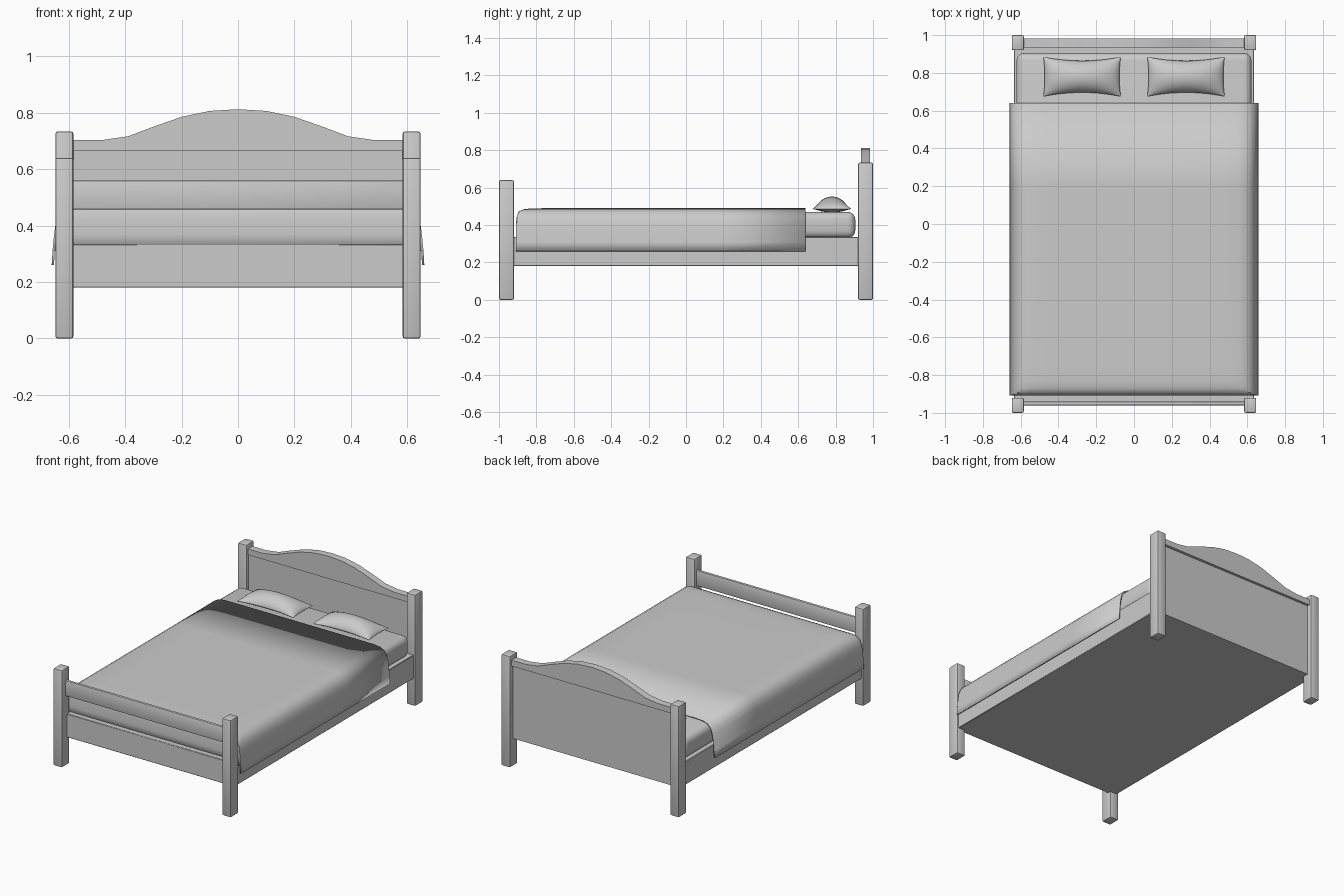
import bpy, bmesh, math

if "Cube" in bpy.data.objects:
    bpy.data.objects.remove(bpy.data.objects["Cube"])


def make_object(name, bm, smooth=True):
    bmesh.ops.recalc_face_normals(bm, faces=bm.faces)
    me = bpy.data.meshes.new(name)
    bm.to_mesh(me)
    bm.free()
    ob = bpy.data.objects.new(name, me)
    bpy.context.collection.objects.link(ob)
    if smooth:
        bpy.ops.object.select_all(action='DESELECT')
        ob.select_set(True)
        bpy.context.view_layer.objects.active = ob
        bpy.ops.object.shade_smooth_by_angle(angle=math.radians(40))
    return ob


def box(name, x, y, z, bevel=0.0, segments=2):
    bm = bmesh.new()
    bmesh.ops.create_cube(bm, size=1)
    for v in bm.verts:
        for i, (a, b) in enumerate((x, y, z)):
            v.co[i] = (a + b) / 2 + v.co[i] * (b - a)
    if bevel:
        bmesh.ops.bevel(bm, geom=bm.edges[:], offset=bevel, segments=segments,
                        profile=0.5, affect='EDGES')
    return make_object(name, bm)


def grid(bm, rows):
    vs = [[bm.verts.new(p) for p in r] for r in rows]
    for a, b in zip(vs, vs[1:]):
        for i in range(len(a) - 1):
            bm.faces.new((a[i], a[i + 1], b[i + 1], b[i]))
    return vs


# Corner posts
for side, s in (("left", -1), ("right", 1)):
    xs = tuple(sorted((s * 0.583, s * 0.647)))
    box(f"head_post_{side}", xs, (0.92, 1.0), (0, 0.733), 0.008)
    box(f"foot_post_{side}", xs, (-1.0, -0.92), (0, 0.64), 0.008)

# Bed frame, headboard panel and footboard rail
box("bed_frame", (-0.635, 0.635), (-0.945, 0.945), (0.18, 0.335), 0.003, 1)
box("headboard_panel", (-0.6, 0.6), (0.942, 0.965), (0.18, 0.67))
box("footboard_rail", (-0.6, 0.6), (-0.96, -0.94), (0.457, 0.56), 0.006)

# Arched headboard cap
half = [(0, 0.812), (0.1, 0.806), (0.2, 0.785), (0.3, 0.75),
        (0.39, 0.716), (0.48, 0.703), (0.6, 0.703)]
arch = [(-x, z) for x, z in half[:0:-1]] + half
bm = bmesh.new()
outline = [(-0.6, 0.664)] + arch + [(0.6, 0.664)]
face = bm.faces.new([bm.verts.new((x, 0.935, z)) for x, z in outline])
ext = bmesh.ops.extrude_face_region(bm, geom=[face])
bmesh.ops.translate(bm, vec=(0, 0.048, 0),
                    verts=[g for g in ext["geom"] if isinstance(g, bmesh.types.BMVert)])
make_object("headboard_arch", bm)

# Mattress
box("mattress", (-0.622, 0.622), (-0.895, 0.905), (0.33, 0.47), 0.04, 4)

# Blanket: draped cross-section swept along the bed and folded down at the foot
half = [(0, 0.49), (0.45, 0.49), (0.55, 0.489), (0.59, 0.482), (0.617, 0.467),
        (0.636, 0.442), (0.646, 0.41), (0.652, 0.36), (0.657, 0.31), (0.66, 0.26)]
section = [(-x, z) for x, z in half[:0:-1]] + half
stations = [(0.64, 0.49), (0.2, 0.49), (-0.3, 0.49), (-0.75, 0.49), (-0.83, 0.489),
            (-0.87, 0.484), (-0.893, 0.473), (-0.903, 0.455), (-0.908, 0.42),
            (-0.909, 0.37), (-0.909, 0.31)]
bm = bmesh.new()
grid(bm, [[(x, y, min(z, top)) for x, z in section] for y, top in stations])
bmesh.ops.remove_doubles(bm, verts=bm.verts, dist=0.0005)
blanket = make_object("blanket", bm)
# make sure the shell faces outward before thickening inward
if sum(p.normal.z for p in blanket.data.polygons) < 0:
    blanket.data.flip_normals()
mod = blanket.modifiers.new("thickness", 'SOLIDIFY')
mod.thickness = 0.008
mod.offset = -1

# Pillows: domed cushions with pinched corners
N = 20
for side, cx in (("left", -0.275), ("right", 0.275)):
    bm = bmesh.new()
    for h in (0.066, -0.018):
        rows = []
        for j in range(N + 1):
            v = math.sin(math.pi / 2 * (2 * j / N - 1))
            row = []
            for i in range(N + 1):
                u = math.sin(math.pi / 2 * (2 * i / N - 1))
                dome = max(0, (1 - u * u) * (1 - v * v)) ** 0.6
                row.append((cx + 0.205 * u * (1 - 0.035 * (1 - v * v)),
                            0.78 + 0.105 * v * (1 - 0.2 * (1 - u * u)),
                            0.486 + h * dome))
            rows.append(row)
        grid(bm, rows)
    bmesh.ops.remove_doubles(bm, verts=bm.verts, dist=0.0001)
    make_object(f"pillow_{side}", bm)
